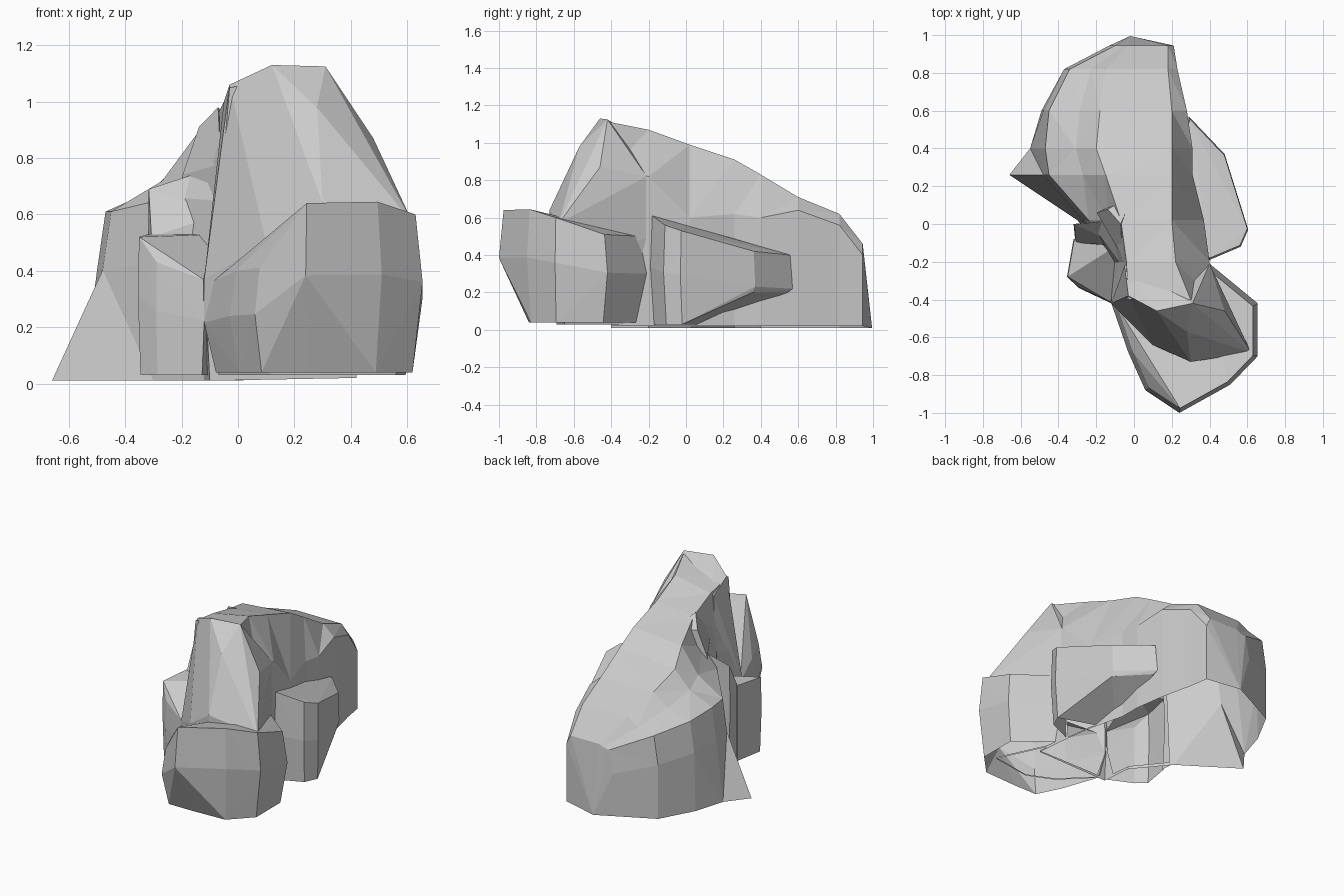
import bpy, bmesh
from mathutils import Vector

if "Cube" in bpy.data.objects:
    bpy.data.objects.remove(bpy.data.objects["Cube"])


def finish(name, bm):
    bmesh.ops.triangulate(bm, faces=bm.faces[:])
    bmesh.ops.recalc_face_normals(bm, faces=bm.faces[:])
    mesh = bpy.data.meshes.new(name)
    bm.to_mesh(mesh)
    bm.free()
    ob = bpy.data.objects.new(name, mesh)
    bpy.context.collection.objects.link(ob)
    return ob


def ridge(name, stations):
    """Skin along y: left foot x, left rim, left crest, right crest, right rim."""
    bm = bmesh.new()
    rings = []
    for y, foot, lx, lz, ax, az, bx, bz, rx, rz in stations:
        valley = (lx + .6 * (ax - lx), lz + .4 * (az - lz))
        pts = [(foot, .01), (lx - .03, lz * .66), (lx, lz), valley, (ax, az),
               (bx, bz), (rx, rz), (rx, .02)]
        rings.append([bm.verts.new((x, y, z)) for x, z in pts])
    rings[-1][0].co.y += .05   # foot flares out at the back
    n = len(rings[0])
    for a, b in zip(rings, rings[1:]):
        for i in range(n):
            j = (i + 1) % n
            bm.faces.new((a[i], a[j], b[j], b[i]))
    bmesh.ops.triangulate(bm, faces=[bm.faces.new(rings[0]), bm.faces.new(rings[-1][::-1])])
    return finish(name, bm)


def boulder(name, rim, belly=.6, base=.85, floor=.03, rim_in=.97, foot_y=-2):
    """Bulging chunk: each outline point gives a rim, a belly and an inset foot."""
    bm = bmesh.new()
    rim = [Vector(p) for p in rim]
    mid = sum(rim, Vector()) / len(rim)
    for p in rim:
        for scale, z in ((rim_in, p.z), (1, p.z * belly), (base, floor)):
            q = mid.lerp(p, scale)
            y = max(q.y, foot_y) if z == floor else q.y
            bm.verts.new((q.x, y, z))
    res = bmesh.ops.convex_hull(bm, input=bm.verts[:])
    junk = {v for v in res["geom_interior"] + res["geom_unused"]
            if isinstance(v, bmesh.types.BMVert)}
    bmesh.ops.delete(bm, geom=list(junk), context='VERTS')
    return finish(name, bm)


# Main ridge sloping down to the back
rock = ridge("rock", [
    (-.40, -.10, -.09, .58, -.03, 1.05, .30, 1.11, .42, .86),
    (-.20, -.12, -.08, .65, -.04, 1.02, .22, 1.07, .40, .82),
    (.02, -.30, -.24, .66, -.07, .96, .20, .99, .37, .60),
    (.26, -.66, -.45, .61, -.15, .88, .20, .91, .31, .62),
    (.40, -.55, -.47, .61, -.20, .79, .20, .83, .31, .60),
    (.60, -.49, -.45, .59, -.18, .71, .20, .71, .28, .64),
    (.82, -.37, -.34, .55, -.15, .62, .18, .62, .23, .56),
    (.945, -.02, -.10, .44, -.03, .46, .18, .46, .21, .40),
])

parts = [
    # Steep front face with the summit and right shoulder
    boulder("peak", [
        (.12, -.46, 1.13), (.31, -.42, 1.125), (-.03, -.38, 1.06), (.28, -.57, .98),
        (-.12, -.42, .37), (.10, -.64, .50), (.30, -.73, .64), (.62, -.68, .57),
        (.48, -.46, .87), (.40, -.21, .82), (-.05, -.22, 1.0)], base=.85, rim_in=1),
    # Bulging block at the foot of the front face
    boulder("front_block", [
        (-.12, -.42, .36), (-.03, -.68, .40), (.06, -.88, .41), (.24, -1.0, .64),
        (.51, -.85, .645), (.655, -.70, .60), (.655, -.42, .51), (.40, -.21, .50)],
        base=.9, rim_in=.93, floor=.04, foot_y=-.84),
    # Low block and the step behind it against the left flank
    boulder("left_block", [
        (-.12, -.42, .37), (-.29, -.34, .43), (-.355, -.28, .52), (-.32, -.08, .53),
        (-.04, -.08, .53)], base=.93),
    boulder("left_step", [
        (-.31, -.10, .52), (-.32, .0, .69), (-.13, .02, .75), (-.06, -.12, .60)],
        base=.95),
    # Small crag on the left of the ridge
    boulder("left_crag", [
        (-.14, .08, .91), (-.07, .0, .98), (-.2, .06, .74), (-.06, -.18, .78),
        (.0, .16, .9)], floor=.4),
]

# Overhanging block on the right flank, undercut at its back end
block = boulder("right_block", [
    (.40, -.19, .61), (.565, -.12, .56), (.605, -.03, .53), (.50, .20, .44),
    (.48, .37, .42), (.29, .57, .40), (.22, .1, .54)], belly=.55, base=.94)
for v in block.data.vertices:
    if v.co.z < .1 and v.co.y > .25:
        v.co.z = .2
parts.append(block)

# Fuse the parts into a single solid
for part in parts:
    mod = rock.modifiers.new(part.name, 'BOOLEAN')
    mod.operation = 'UNION'
    mod.solver = 'EXACT'
    mod.object = part
bpy.context.view_layer.update()
deps = bpy.context.evaluated_depsgraph_get()
fused = bpy.data.meshes.new_from_object(rock.evaluated_get(deps))
rock.modifiers.clear()
rock.data = fused
for part in parts:
    bpy.data.objects.remove(part)

# The rock is a shell, open underneath
bm = bmesh.new()
bm.from_mesh(fused)
under = [f for f in bm.faces if abs(f.normal.z) > .8 and f.calc_center_median().z < .06]
bmesh.ops.delete(bm, geom=under, context='FACES')
bm.to_mesh(fused)
bm.free()
